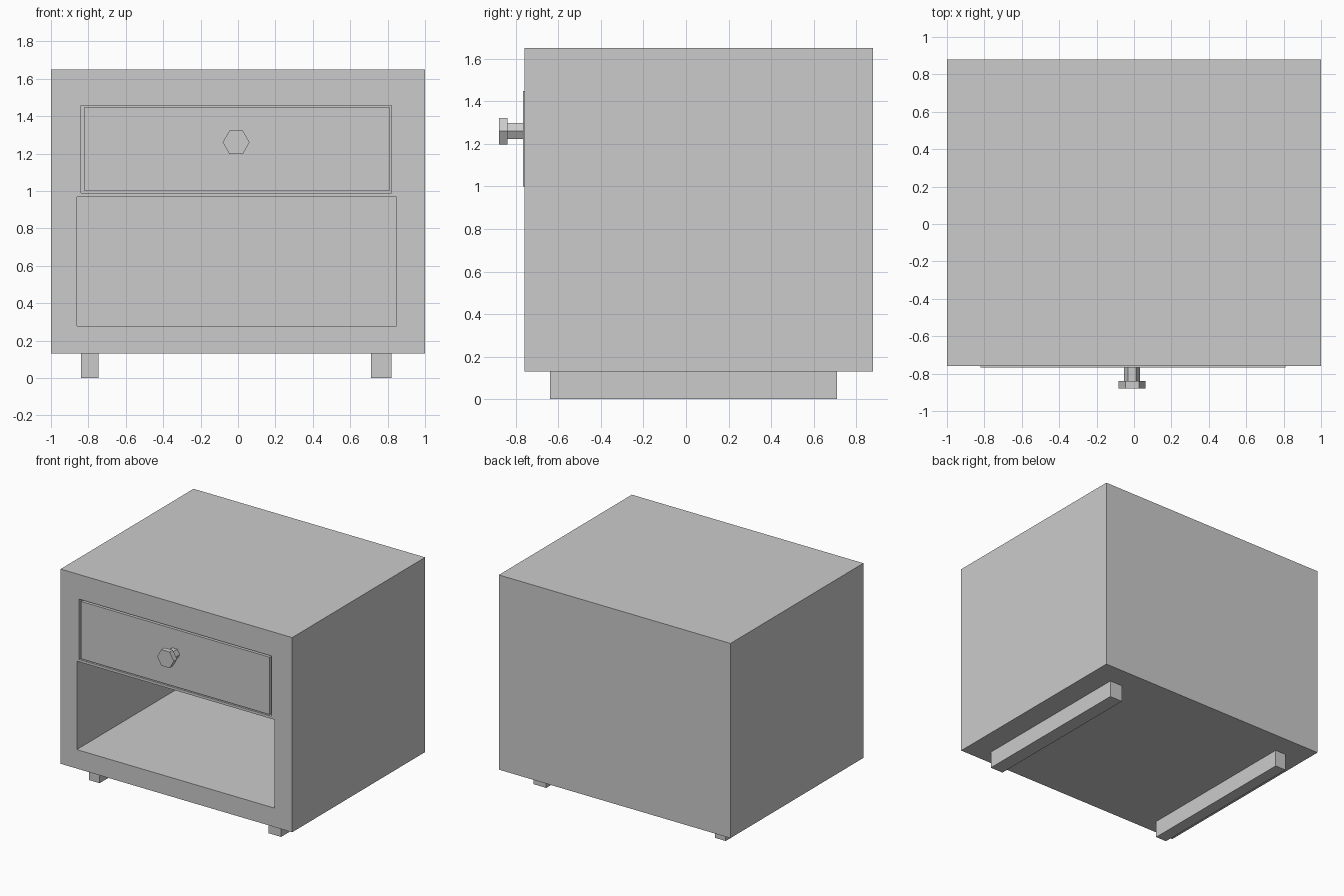
import bpy, math

if "Cube" in bpy.data.objects:
    bpy.data.objects.remove(bpy.data.objects["Cube"])


def box(name, x, y, z):
    """Box from (min, max) ranges on each axis."""
    bpy.ops.mesh.primitive_cube_add(
        size=1, location=[(a + b) / 2 for a, b in (x, y, z)])
    ob = bpy.context.object
    ob.name = name
    ob.scale = [b - a for a, b in (x, y, z)]
    bpy.ops.object.transform_apply(location=False, rotation=False, scale=True)
    return ob


def cut(target, x, y, z):
    """Cut a rectangular recess out of the target."""
    cutter = box("cutter", x, y, z)
    cutter.hide_render = True
    mod = target.modifiers.new("recess", 'BOOLEAN')
    mod.operation = 'DIFFERENCE'
    mod.solver = 'EXACT'
    mod.object = cutter
    bpy.context.view_layer.objects.active = target
    bpy.ops.object.modifier_apply(modifier=mod.name)
    bpy.data.objects.remove(cutter, do_unlink=True)


def hex_prism(name, radius, y):
    """Six-sided prism along y with corners pointing sideways."""
    bpy.ops.mesh.primitive_cylinder_add(
        vertices=6, radius=radius, depth=y[1] - y[0],
        location=(-0.01, (y[0] + y[1]) / 2, 1.26))
    ob = bpy.context.object
    ob.name = name
    ob.rotation_euler = (math.pi / 2, math.radians(30), 0)
    return ob


FRONT, BACK = -0.76, 0.88

# Cabinet with drawer bay and open shelf below it
cabinet = box("cabinet", (-1, 1), (FRONT, BACK), (0.13, 1.65))
cut(cabinet, (-0.86, 0.847), (FRONT - 0.2, 0.74), (0.278, 0.968))
cut(cabinet, (-0.84, 0.822), (FRONT - 0.2, 0.74), (0.988, 1.458))

# Drawer, slightly proud of the front, hollowed from above
drawer = box("drawer", (-0.82, 0.81), (FRONT - 0.006, 0.70), (1.0, 1.448))
cut(drawer, (-0.76, 0.75), (FRONT + 0.06, 0.64), (1.06, 1.6))

# Knob
stem = hex_prism("knob_stem", 0.043, (-0.85, FRONT + 0.01))
head = hex_prism("knob_head", 0.072, (-0.88, -0.84))
for part in (stem, head):
    # corners lie on the local x axis
    part.rotation_euler = (math.pi / 2, 0, 0)
    for v in part.data.vertices:
        v.co.x, v.co.y = v.co.y, -v.co.x

# Runner feet
for name, x in (("left_runner", (-0.84, -0.747)), ("right_runner", (0.71, 0.82))):
    box(name, x, (-0.64, 0.71), (0, 0.13))
